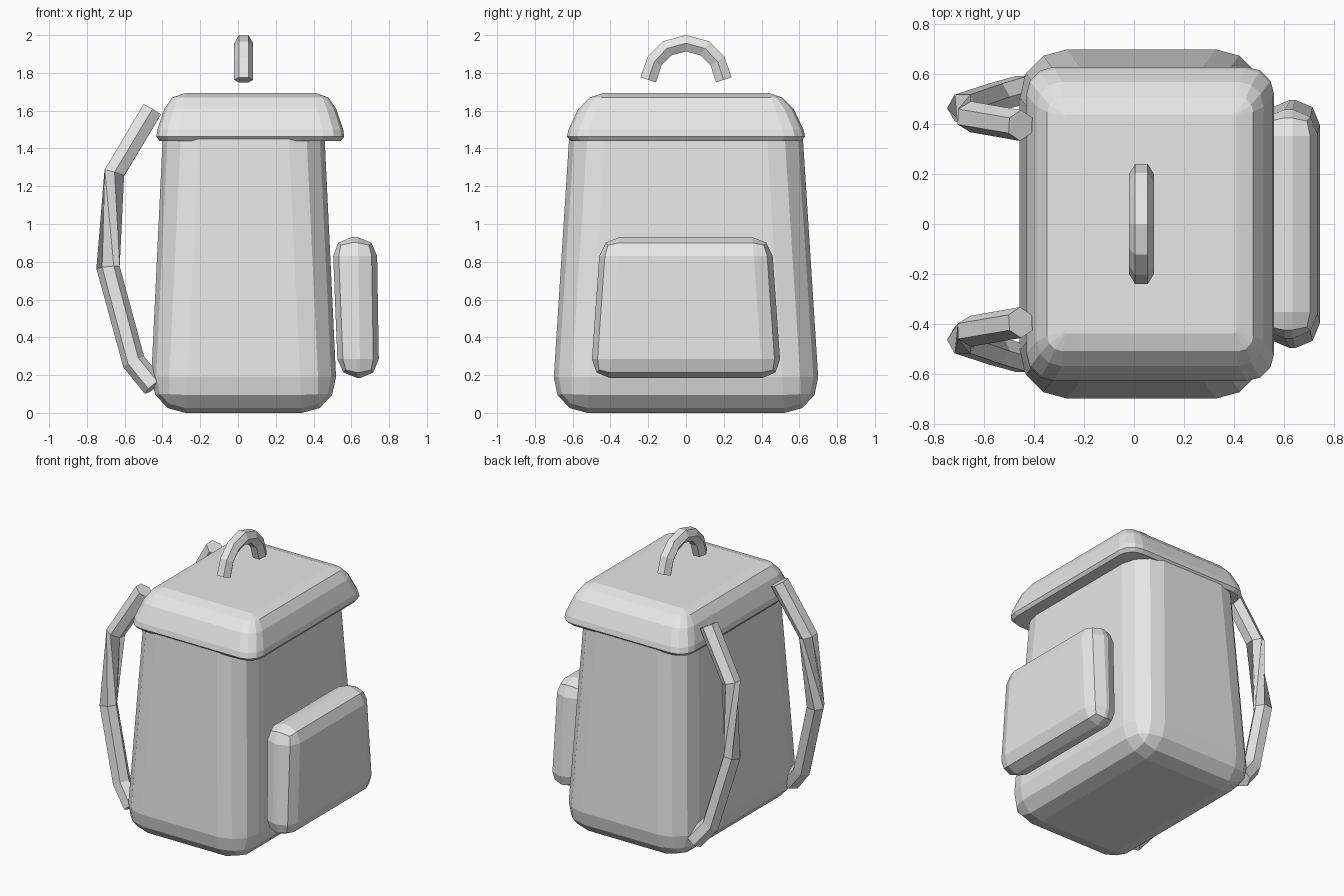
import bpy, bmesh
from math import sin, cos, pi, radians
from mathutils import Vector

cube = bpy.data.objects.get("Cube")
if cube:
    bpy.data.objects.remove(cube, do_unlink=True)

grey = bpy.data.materials.new("plain_grey")
grey.use_nodes = True
COLOUR = (0.8, 0.8, 0.8, 1)
grey.diffuse_color = COLOUR
grey.node_tree.nodes["Principled BSDF"].inputs["Base Color"].default_value = COLOUR


def finish(name, bm):
    """Turn a bmesh into a flat-shaded object."""
    bmesh.ops.recalc_face_normals(bm, faces=bm.faces)
    mesh = bpy.data.meshes.new(name)
    bm.to_mesh(mesh)
    bm.free()
    mesh.materials.append(grey)
    obj = bpy.data.objects.new(name, mesh)
    bpy.context.collection.objects.link(obj)
    return obj


def loft(bm, rings):
    """Skin a list of equal point rings and cap both ends."""
    loops = [[bm.verts.new(p) for p in ring] for ring in rings]
    n = len(loops[0])
    for a, b in zip(loops, loops[1:]):
        for i in range(n):
            j = (i + 1) % n
            bm.faces.new((a[i], a[j], b[j], b[i]))
    bm.faces.new(loops[0])
    bm.faces.new(loops[-1])


def tapered_box(name, bottom, top, bevel, segments):
    """Box from two levels (z, x_min, x_max, half_y) with rounded edges."""
    bm = bmesh.new()
    loft(bm, [[(x0, -y, z), (x1, -y, z), (x1, y, z), (x0, y, z)]
              for z, x0, x1, y in (bottom, top)])
    obj = finish(name, bm)
    mod = obj.modifiers.new("rounded_edges", 'BEVEL')
    mod.width = bevel
    mod.segments = segments
    mod.limit_method = 'NONE'
    return obj


def rounded_rect(cx, z, hx, hy, r, segments=3):
    points = []
    for k, (sx, sy) in enumerate(((1, 1), (-1, 1), (-1, -1), (1, -1))):
        for s in range(segments + 1):
            a = pi / 2 * (k + s / segments)
            points.append((cx + sx * (hx - r) + r * cos(a),
                           sy * (hy - r) + r * sin(a), z))
    return points


def hex_tube(name, path, radius, side, rolls=None):
    """Six-sided tube along a path; a corner points along side, plus roll."""
    path = [Vector(p) for p in path]
    rings = []
    for i, p in enumerate(path):
        before = (p - path[i - 1]).normalized() if i else Vector()
        after = (path[i + 1] - p).normalized() if i + 1 < len(path) else Vector()
        tangent = (before + after).normalized()
        u = Vector(side)
        u = (u - tangent * u.dot(tangent)).normalized()
        v = tangent.cross(u)
        roll = radians(rolls[i]) if rolls else 0
        rings.append([p + radius * (cos(roll + k * pi / 3) * u + sin(roll + k * pi / 3) * v)
                      for k in range(6)])
    bm = bmesh.new()
    loft(bm, rings)
    return finish(name, bm)


# Main bag and the pocket on its +x face
tapered_box("bag_body", (0, -0.468, 0.528, 0.712), (1.64, -0.39, 0.45, 0.607), 0.19, 3)
tapered_box("pocket", (0.185, 0.53, 0.747, 0.505), (0.93, 0.50, 0.735, 0.452), 0.1, 2)

# Domed lid flap
LID_LEVELS = [(1.44, 0.48, 0.61, 0.10), (1.462, 0.497, 0.63, 0.11),
              (1.50, 0.492, 0.622, 0.11), (1.61, 0.455, 0.57, 0.10),
              (1.67, 0.413, 0.51, 0.06), (1.693, 0.345, 0.44, 0.01)]
lid = bmesh.new()
loft(lid, [rounded_rect(0.065, *level) for level in LID_LEVELS])
finish("lid", lid)

# Carry handle arch
half = [(0.2, 1.763), (0.167, 1.862), (0.1, 1.93)]
arch = [(-y, z) for y, z in half] + [(0, 1.957)] + half[::-1]
hex_tube("carry_handle", [(0.03, y, z) for y, z in arch], 0.05, (1, 0, 0))

# Shoulder straps, twisted a quarter turn half way down
STRAP = [(-0.455, 0.395, 1.605), (-0.655, 0.43, 1.27), (-0.688, 0.465, 0.77),
         (-0.552, 0.51, 0.27), (-0.445, 0.54, 0.14)]
for name, s in (("left_strap", 1), ("right_strap", -1)):
    hex_tube(name, [(x, s * y, z) for x, y, z in STRAP], 0.062, (0, s, 0),
             [0, 0, s * 90, s * 90, s * 90])
